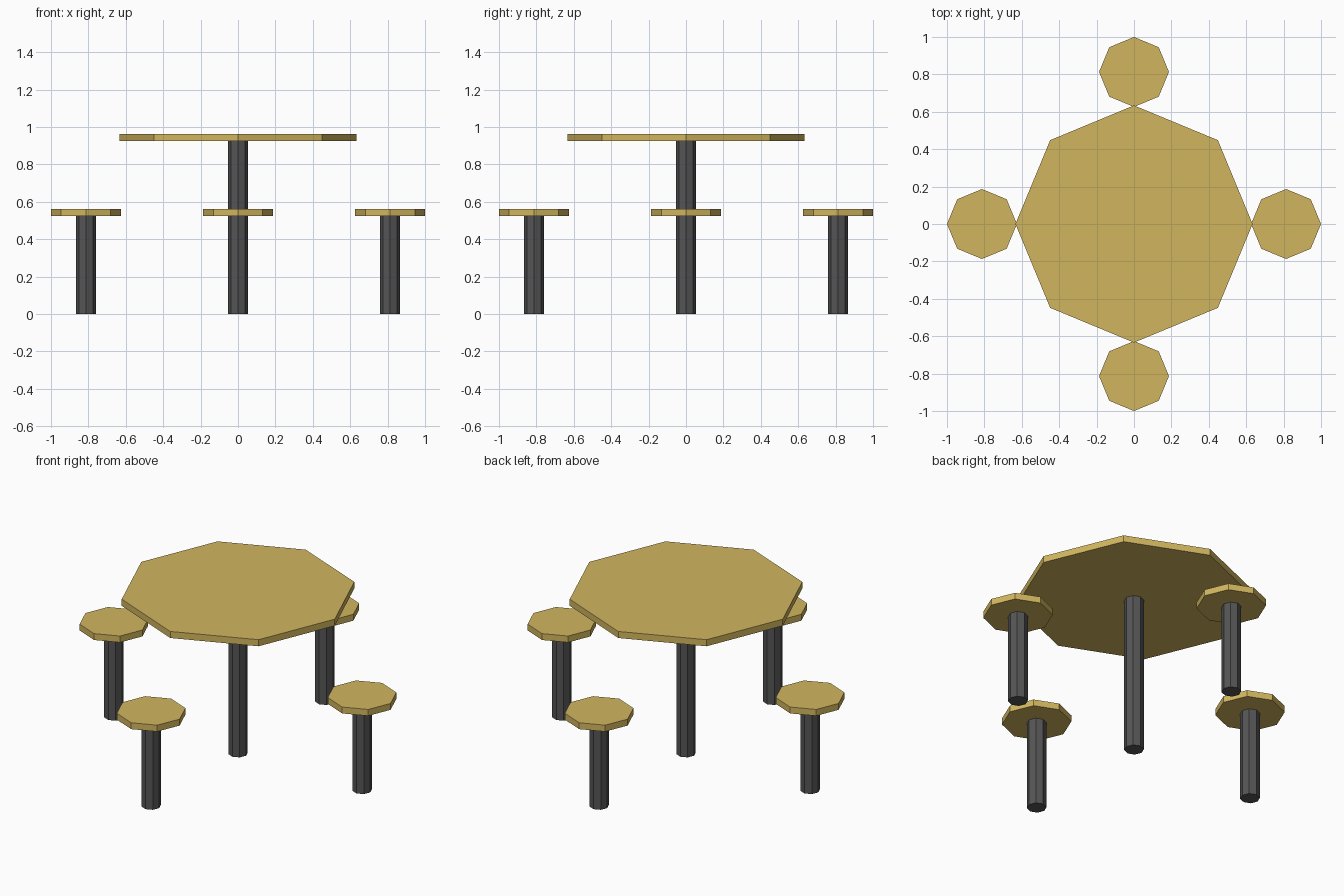
import bpy
import math

if "Cube" in bpy.data.objects:
    bpy.data.objects.remove(bpy.data.objects["Cube"])


def material(name, colour):
    m = bpy.data.materials.new(name)
    m.diffuse_color = (*colour, 1.0)
    m.use_nodes = True
    m.node_tree.nodes["Principled BSDF"].inputs["Base Color"].default_value = m.diffuse_color
    return m


wood = material("tan wood", (0.64, 0.465, 0.113))
metal = material("dark grey metal", (0.09, 0.09, 0.09))


def octagon(name, x, y, radius, z0, z1, mat):
    """Flat-shaded eight-sided prism with corners on the x and y axes."""
    bpy.ops.mesh.primitive_cylinder_add(
        vertices=8, radius=radius, depth=z1 - z0, location=(x, y, (z0 + z1) / 2))
    ob = bpy.context.object
    ob.name = name
    ob.data.materials.append(mat)
    return ob


POST_RADIUS = 0.053

# Table: wide top on a central post
octagon("table_top", 0, 0, 0.634, 0.925, 0.964, wood)
octagon("table_post", 0, 0, POST_RADIUS, 0, 0.925, metal)

# Four stools around the table
for i, side in enumerate(("right", "back", "left", "front")):
    a = i * math.pi / 2
    x, y = 0.813 * math.cos(a), 0.813 * math.sin(a)
    octagon(side + "_seat", x, y, 0.187, 0.525, 0.563, wood)
    octagon(side + "_seat_post", x, y, POST_RADIUS, 0, 0.525, metal)
